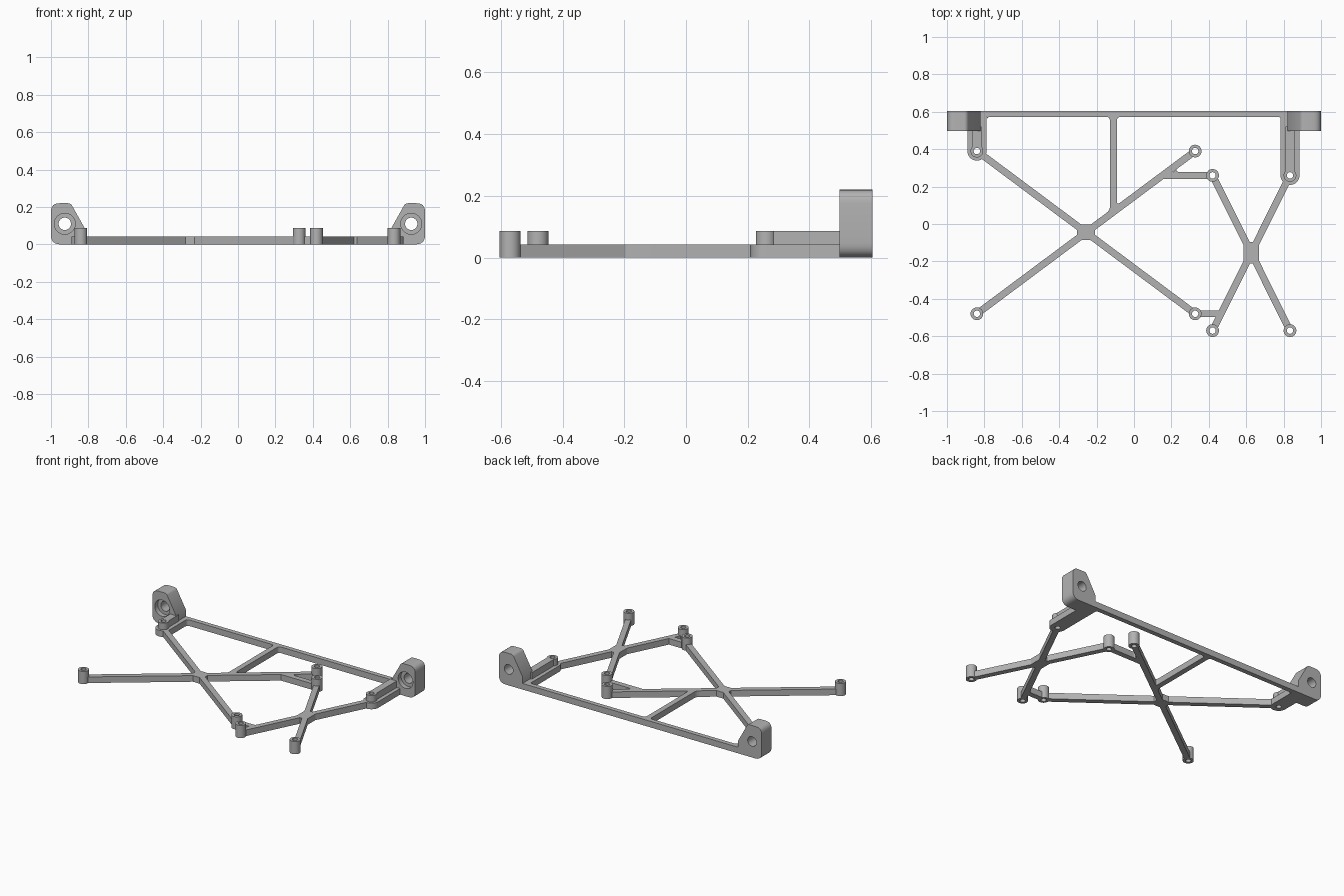
import bpy, bmesh, math
from mathutils import Vector, Matrix

cube = bpy.data.objects.get("Cube")
if cube:
    bpy.data.objects.remove(cube, do_unlink=True)

grey = bpy.data.materials.new("plain grey")
grey.use_nodes = True
colour = (0.45, 0.45, 0.45, 1)
grey.diffuse_color = colour
grey.node_tree.nodes["Principled BSDF"].inputs["Base Color"].default_value = colour

BAR_H, BOSS_H, BAR_W = 0.042, 0.087, 0.037
BOSS_R, HOLE_R = 0.034, 0.017
BACK = 0.605


def prism(name, outlines, low, high, upright=False):
    """Extrude closed outlines (inner ones become holes) between two levels."""
    curve = bpy.data.curves.new(name, 'CURVE')
    curve.dimensions = '2D'
    curve.fill_mode = 'BOTH'
    curve.extrude = (high - low) / 2
    for points in outlines:
        spline = curve.splines.new('POLY')
        spline.points.add(len(points) - 1)
        for p, q in zip(spline.points, points):
            p.co = (q[0], q[1], 0, 1)
        spline.use_cyclic_u = True
    temp = bpy.data.objects.new(name + "_path", curve)
    bpy.context.collection.objects.link(temp)
    bpy.context.view_layer.update()
    graph = bpy.context.evaluated_depsgraph_get()
    mesh = bpy.data.meshes.new_from_object(temp.evaluated_get(graph))
    bpy.data.objects.remove(temp, do_unlink=True)
    move = Matrix.Translation((0, 0, (low + high) / 2))
    if upright:
        move = Matrix.Rotation(math.pi / 2, 4, 'X') @ move
    mesh.transform(move)
    bm = bmesh.new()
    bm.from_mesh(mesh)
    bmesh.ops.remove_doubles(bm, verts=bm.verts, dist=0.0001)
    bmesh.ops.recalc_face_normals(bm, faces=bm.faces)
    bm.to_mesh(mesh)
    bm.free()
    mesh.materials.clear()
    mesh.materials.append(grey)
    obj = bpy.data.objects.new(name, mesh)
    bpy.context.collection.objects.link(obj)
    bpy.ops.object.select_all(action='DESELECT')
    obj.select_set(True)
    bpy.context.view_layer.objects.active = obj
    bpy.ops.object.shade_smooth_by_angle(angle=math.radians(30))
    return obj


def circle(c, r, n=32):
    return [(c[0] + r * math.cos(2 * math.pi * i / n),
             c[1] + r * math.sin(2 * math.pi * i / n)) for i in range(n)]


def bend(a, corner, b, n=6):
    """Points on a soft curve from a to b around a corner."""
    a, corner, b = Vector(a), Vector(corner), Vector(b)
    return [a * (1 - t) ** 2 + corner * 2 * t * (1 - t) + b * t * t
            for t in (i / n for i in range(n + 1))]


def rounded(corners):
    """Outline from (x, y, rounding) corners."""
    out = []
    for i, (x, y, r) in enumerate(corners):
        c = Vector((x, y))
        before, after = Vector(corners[i - 1][:2]), Vector(corners[(i + 1) % len(corners)][:2])
        if r:
            out += bend(c + (before - c).normalized() * r, c, c + (after - c).normalized() * r)
        else:
            out.append(c)
    return out


def bar(name, a, b, start=0.026, end=0.026, width=BAR_W):
    a, b = Vector(a), Vector(b)
    d = (b - a).normalized()
    side = Vector((-d.y, d.x)) * width / 2
    a, b = a + d * start, b - d * end
    prism(name, [[a - side, b - side, b + side, a + side]], 0, BAR_H)


def fillet(name, corner, d1, d2, size=0.022):
    c = Vector(corner)
    prism(name, [[c] + bend(c + Vector(d1).normalized() * size, c,
                            c + Vector(d2).normalized() * size)], 0, BAR_H)


def crossing(name, c, direction, reach):
    """Filled web where two mirrored bars cross."""
    c, d = Vector(c), Vector(direction).normalized()
    pts = []
    for s, t in ((1, 1), (-1, 1), (-1, -1), (1, -1)):
        e = Vector((d.x * s, d.y * t))
        n = Vector((-e.y, e.x)) * BAR_W / 2
        pts += [c + e * reach - n, c + e * reach + n]
    prism(name, [pts], 0, BAR_H)


# Screw bosses
left_x, mid_x, low_y, high_y = -0.84, 0.327, -0.48, 0.39
in_x, out_x, front_y, rear_y = 0.42, 0.834, -0.57, 0.26
bosses = {"wide_front_boss": (left_x, low_y), "wide_rear_boss": (left_x, high_y),
          "middle_front_boss": (mid_x, low_y), "middle_rear_boss": (mid_x, high_y),
          "narrow_front_boss": (in_x, front_y), "narrow_rear_boss": (in_x, rear_y),
          "outer_front_boss": (out_x, front_y), "outer_rear_boss": (out_x, rear_y)}
for name, c in bosses.items():
    prism(name, [circle(c, BOSS_R), circle(c, HOLE_R)], 0, BOSS_H)

# Crossed bars
b = bosses
bar("wide_diagonal_a", b["wide_front_boss"], b["middle_rear_boss"])
bar("wide_diagonal_b", b["wide_rear_boss"], b["middle_front_boss"])
bar("narrow_diagonal_a", b["narrow_front_boss"], b["outer_rear_boss"])
bar("narrow_diagonal_b", b["narrow_rear_boss"], b["outer_front_boss"])
wide = Vector((mid_x - left_x, high_y - low_y)).normalized()
crossing("wide_crossing", ((left_x + mid_x) / 2, (low_y + high_y) / 2), wide, 0.045)
crossing("narrow_crossing", ((in_x + out_x) / 2, (front_y + rear_y) / 2),
         (out_x - in_x, rear_y - front_y), 0.055)

# Links between the crosses and the back rail
bar("front_link", b["middle_front_boss"], (0.46, low_y), end=0)
bar("rear_link", b["narrow_rear_boss"], (0.16, rear_y), end=0)
bar("back_rail", (-0.85, BACK - 0.016), (0.85, BACK - 0.016), 0, 0, 0.032)
bar("rail_strut", (-0.11, BACK - 0.01), (-0.11, 0.065), 0, 0)

# Soft inside corners
rail_y = BACK - 0.032
for s, side in ((-1, "right"), (1, "left")):
    fillet(side + "_rail_corner", (s * 0.787, rail_y), (-s, 0), (0, -1))
    x = -0.11 + s * BAR_W / 2
    fillet(side + "_strut_top_corner", (x, rail_y), (s, 0), (0, -1))
    y = low_y + (x - left_x) * wide.y / wide.x + BAR_W / 2 / wide.x
    fillet(side + "_strut_foot_corner", (x, y), (0, 1), wide * s)
fillet("rear_link_corner", (0.21, rear_y + BAR_W / 2), (1, 0), wide, 0.035)

# Mounting arms and upright ears at both ends of the rail
ear_outline = rounded([(1, 0, 0.05), (1, 0.22, 0.045), (0.894, 0.22, 0.015),
                       (0.82, 0.087, 0), (0.82, 0, 0)])
for s, side in ((-1, "right"), (1, "left")):
    cx, cy = b["outer_rear_boss"] if s > 0 else b["wide_rear_boss"]
    arc = [(cx + 0.051 * math.cos(a), cy + 0.051 * math.sin(a))
           for a in (math.pi * (1 + i / 16) for i in range(17))]
    plate = arc + [(cx + 0.051, BACK - 0.002), (cx - 0.051, BACK - 0.002)]
    prism(side + "_arm_plate", [plate, circle((cx, cy), HOLE_R)], 0, BAR_H)
    r = 0.025
    prism(side + "_arm_ridge", [[(cx - r, cy + 0.022), (cx + r, cy + 0.022),
                                 (cx + r, 0.52), (cx - r, 0.52)]], 0.03, BOSS_H)
    ear = [(s * p[0], p[1]) for p in ear_outline]
    hole = (s * 0.926, 0.11)
    prism(side + "_ear_front", [ear, circle(hole, 0.056)], -0.53, -0.498, True)
    prism(side + "_ear_back", [ear, circle(hole, 0.033)], -BACK, -0.53, True)
